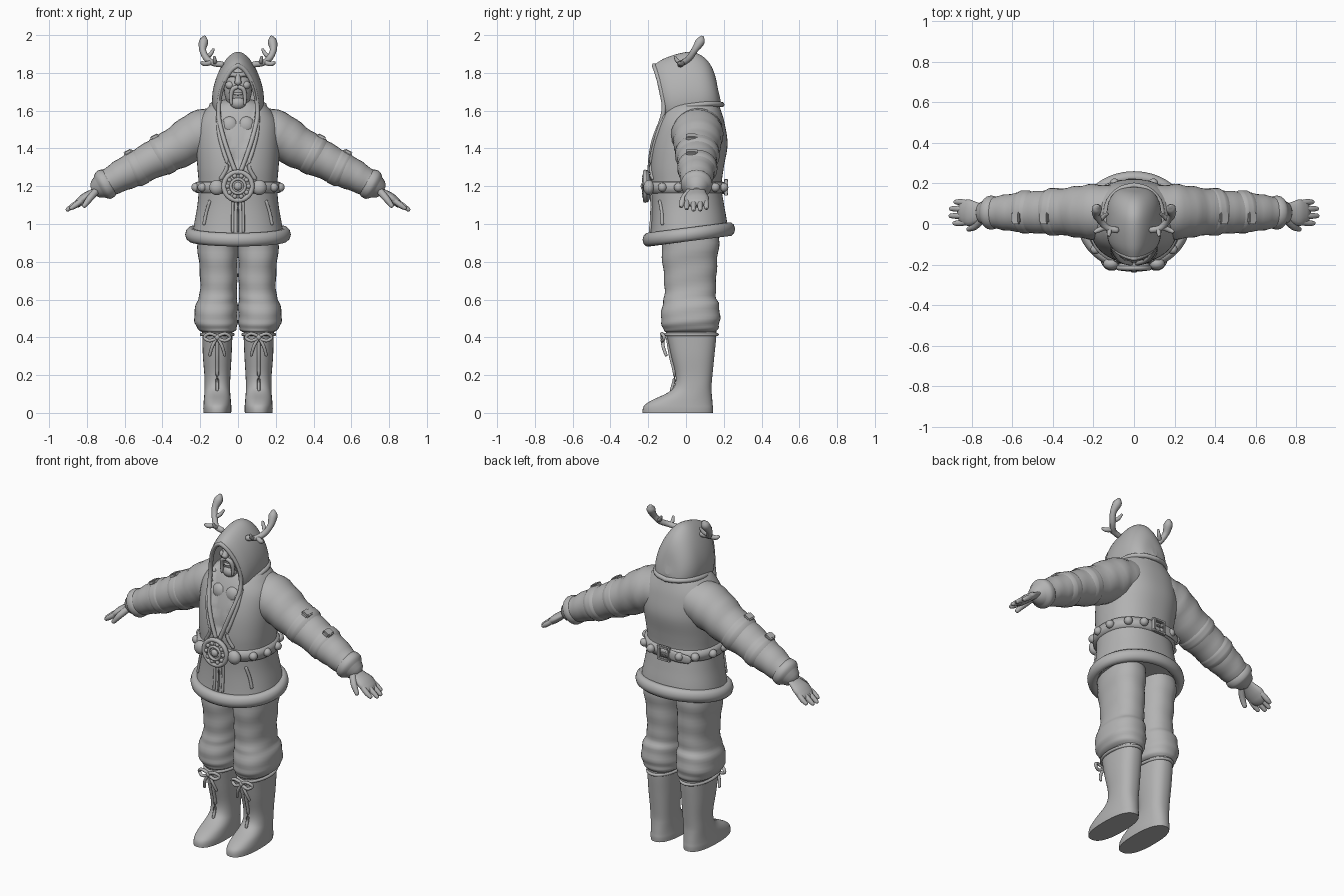
import bpy, bmesh, math
from mathutils import Vector

cube = bpy.data.objects.get("Cube")
if cube:
    bpy.data.objects.remove(cube, do_unlink=True)

grey = bpy.data.materials.new("plain grey")
grey.use_nodes = True
GREY = (0.45, 0.45, 0.45, 1)
grey.diffuse_color = GREY
grey.node_tree.nodes["Principled BSDF"].inputs["Base Color"].default_value = GREY


def finish(name, bm, mirror=False, smooth=True):
    bmesh.ops.recalc_face_normals(bm, faces=bm.faces)
    for f in bm.faces:
        f.smooth = smooth and len(f.verts) < 5
    me = bpy.data.meshes.new(name)
    bm.to_mesh(me)
    bm.free()
    me.materials.append(grey)
    ob = bpy.data.objects.new(name, me)
    bpy.context.collection.objects.link(ob)
    if mirror:
        ob.modifiers.new("Mirror", "MIRROR").use_mirror_merge = False
    return ob


def skin(name, rings, mirror=False, closed=False, cap_start=True, cap_end=True):
    """Join equal rings of points into one surface."""
    bm = bmesh.new()
    vs = [[bm.verts.new(p) for p in r] for r in rings]
    pairs = list(zip(vs, vs[1:])) + ([(vs[-1], vs[0])] if closed else [])
    for a, b in pairs:
        for i in range(len(a)):
            j = (i + 1) % len(a)
            bm.faces.new((a[i], a[j], b[j], b[i]))
    if not closed and cap_start:
        bm.faces.new(vs[0])
    if not closed and cap_end:
        bm.faces.new(vs[-1])
    return finish(name, bm, mirror)


def spline(pts, steps, closed=False):
    """Smooth rows of numbers with a Catmull-Rom curve."""
    n, out = len(pts), []
    for i in range(n if closed else n - 1):
        q = [pts[k % n] if closed else pts[min(max(k, 0), n - 1)] for k in range(i - 1, i + 3)]
        for s in range(steps):
            t = s / steps
            out.append([0.5 * (2 * b + (c - a) * t + (2 * a - 5 * b + 4 * c - d) * t * t
                        + (3 * b - a - 3 * c + d) * t ** 3) for a, b, c, d in zip(*q)])
    return out if closed else out + [list(pts[-1])]


def tube(name, pts, mirror=False, closed=False, side=1, thick=1, ref=(0, 0, 1), seg=10, steps=4, fold=0):
    """Sweep an ellipse along points of x, y, z, radius."""
    p = spline(pts, steps, closed)
    pos = [Vector(q[:3]) for q in p]
    rad = [q[3] for q in p]
    if not closed:  # rounded ends
        for k, nb in ((0, 1), (-1, -2)):
            d = (pos[k] - pos[nb]).normalized() * rad[k]
            new = [(pos[k] + d * 0.4, rad[k] * 0.8), (pos[k] + d * 0.65, rad[k] * 0.4)]
            if k:
                pos += [a for a, _ in new]
                rad += [b for _, b in new]
            else:
                pos = [a for a, _ in new[::-1]] + pos
                rad = [b for _, b in new[::-1]] + rad
    n, rings = len(pos), []
    for i in range(n):
        a, b = (pos[i - 1], pos[(i + 1) % n]) if closed else (pos[max(i - 1, 0)], pos[min(i + 1, n - 1)])
        t = (b - a).normalized()
        s = t.cross(Vector(ref)).normalized()
        u = s.cross(t)
        ring = []
        for k in range(seg):
            g = 2 * math.pi * k / seg
            r = rad[i] * (1 + fold * math.sin(1.9 * i + 2 * math.sin(g)))
            ring.append(pos[i] + s * math.cos(g) * r * side + u * math.sin(g) * r * thick)
        rings.append(ring)
    return skin(name, rings, mirror, closed)


def stack(name, rows, mirror=False, power=2.3, seg=40, steps=4, fold=0, shape=None):
    """Stack ovals; row = z, left x, right x, front y, back y, tilt."""
    rings = []
    for i, (z, x0, x1, y0, y1, tilt) in enumerate(spline(rows, steps)):
        ring = []
        for k in range(seg):
            g = 2 * math.pi * k / seg
            c, s = math.cos(g), math.sin(g)
            w = 1 + fold * math.sin(1.3 * i + 2 * math.sin(g))
            x = (x0 + x1) / 2 + (x1 - x0) / 2 * w * math.copysign(abs(c) ** (2 / power), c)
            y = (y0 + y1) / 2 + (y1 - y0) / 2 * w * math.copysign(abs(s) ** (2 / power), s)
            p = Vector((x, y, z + tilt * y))
            ring.append(shape(p) if shape else p)
        rings.append(ring)
    return skin(name, rings, mirror)


def ball(name, loc, size, mirror=False):
    bm = bmesh.new()
    bmesh.ops.create_uvsphere(bm, u_segments=20, v_segments=12, radius=1)
    for v in bm.verts:
        v.co = Vector(loc) + v.co * Vector(size)
    return finish(name, bm, mirror)


def box(name, loc, size, mirror=False, lean=0):
    bm = bmesh.new()
    bmesh.ops.create_cube(bm, size=1)
    bmesh.ops.bevel(bm, geom=bm.edges[:], offset=0.15, segments=2, affect='EDGES')
    ca, sa = math.cos(lean), math.sin(lean)
    for v in bm.verts:
        q = v.co * Vector(size)
        v.co = Vector(loc) + Vector((q.x * ca + q.z * sa, q.y, q.z * ca - q.x * sa))
    return finish(name, bm, mirror, smooth=False)


# Coat body with an open neck
COAT = [(0.92, -.245, .245, -.195, .225, .13), (1.0, -.232, .232, -.185, .215, .12),
        (1.1, -.215, .215, -.18, .2, .05), (1.2, -.208, .208, -.185, .188, 0),
        (1.3, -.215, .215, -.19, .2, 0), (1.42, -.222, .222, -.18, .22, 0),
        (1.53, -.215, .215, -.15, .205, 0), (1.6, -.175, .175, -.12, .185, 0),
        (1.64, -.13, .13, -.09, .165, 0), (1.66, -.07, .07, -.04, .12, 0)]


def coat_y(x, z):
    for a, b in zip(COAT, COAT[1:]):
        if z <= b[0]:
            t = max(0, (z - a[0]) / (b[0] - a[0]))
            rx, y0, y1 = [a[k] + (b[k] - a[k]) * t for k in (2, 3, 4)]
            return (y0 + y1) / 2 - (y1 - y0) / 2 * max(0, 1 - abs(x / rx) ** 2.3) ** (1 / 2.3)
    return -.1


def open_neck(p):
    half = 0.02 + (p.z - 1.3) * 0.27
    if p.y < 0 and p.z > 1.3 and abs(p.x) < half:
        p.y += 0.02
    return p


stack("coat_body", COAT, seg=72, steps=5, shape=open_neck)
ball("chest_muscle", (.043, -.105, 1.52), (.048, .035, .05), True)
hem = [(.25 * math.cos(a), .015 + .215 * math.sin(a), .945 + .13 * .215 * math.sin(a), .03)
       for a in [k * math.pi / 8 for k in range(16)]]
tube("coat_hem_roll", hem, closed=True, thick=1.25)


def on_coat(pts, r, out=0.0):
    return [(x, coat_y(x, z) - out, z, r) for x, z in pts]


tube("coat_front_edge", on_coat([(.105, 1.57), (.1, 1.48), (.075, 1.38), (.055, 1.31), (.09, 1.24)], .011), True)
tube("coat_placket_edge", on_coat([(.026, 1.15), (.028, 1.05), (.028, .96)], .008), True)
tube("coat_centre_seam", on_coat([(0, 1.15), (0, 1.05), (0, .96)], .005))
tube("pocket_edge", on_coat([(.15, 1.12), (.168, 1.06), (.18, 1.0)], .009), True)

# Sleeves, straps and cuffs
tube("sleeve", [(.08, .06, 1.51, .115), (.2, .06, 1.475, .126), (.33, .06, 1.4, .11), (.48, .058, 1.325, .096),
                (.6, .057, 1.265, .086), (.7, .056, 1.212, .07)], True, side=1.08, seg=28, steps=5, fold=.025)
for x, z, r in ((.395, 1.368, .109), (.535, 1.297, .098)):
    tube("sleeve_strap", [(x - .016, .06, z + .008, r), (x + .016, .06, z - .008, r)], True, side=1.08, seg=28)
    box("strap_clasp", (x + .047, .03, z + r * .86), (.045, .06, .02), True, lean=.48)
tube("cuff", [(.67, .056, 1.228, .066), (.69, .056, 1.217, .08), (.715, .056, 1.204, .08), (.735, .056, 1.193, .06)],
     True, side=1.02, seg=24)

# Hands
tube("palm", [(.72, .056, 1.2, .036), (.765, .056, 1.17, .04), (.81, .056, 1.14, .054), (.84, .056, 1.115, .05)],
     True, side=1.2, thick=.45, seg=16)
for y, tip in ((.108, .88), (.075, .902), (.04, .904), (.004, .885)):
    mid = (.835 + tip) / 2
    tube("finger", [(.825, y * .9 + .006, 1.126, .015), (mid, y, 1.1, .015), (tip, y, 1.075 + (.904 - tip) * .4, .011)],
         True, seg=10)
tube("thumb", [(.755, .02, 1.17, .02), (.785, -.012, 1.135, .018), (.815, -.026, 1.095, .012)], True)

# Trousers and boots
stack("trouser_leg", [(1.0, 0, .21, -.13, .17, 0), (.9, 0, .217, -.13, .175, 0), (.8, .002, .207, -.125, .165, 0),
                      (.7, .003, .2, -.115, .16, 0), (.62, .006, .205, -.115, .158, 0), (.57, .002, .224, -.125, .175, 0),
                      (.5, .002, .232, -.133, .18, 0), (.455, .005, .22, -.125, .172, 0), (.43, .02, .195, -.11, .16, 0),
                      (.425, .05, .17, -.08, .13, 0)], True, fold=.018)
stack("boot", [(.45, .03, .19, -.112, .16, 0), (.4, .03, .189, -.1, .16, 0), (.3, .034, .186, -.078, .15, 0),
               (.2, .04, .178, -.055, .14, 0), (.14, .042, .177, -.062, .135, 0), (.105, .041, .178, -.1, .136, 0),
               (.07, .038, .181, -.175, .139, 0), (.045, .036, .183, -.215, .141, 0), (.025, .035, .184, -.228, .143, 0),
               (0, .036, .183, -.23, .142, 0)], True, power=2.4)
tube("boot_lace_cord", [(.11, -.095, .4, .012), (.11, -.082, .3, .009), (.11, -.06, .2, .009), (.11, -.078, .12, .008)], True)
tube("boot_top_cord", [(.11 + .083 * math.cos(k * math.pi / 6), .025 + .14 * math.sin(k * math.pi / 6), .415, .009)
                       for k in range(12)], True, closed=True)
ball("bow_knot", (.11, -.122, .4), (.016, .014, .016), True)
for s in (-1, 1):
    tube("bow_loop", [(.11, -.122, .4, .009), (.11 + s * .04, -.128, .42, .009), (.11 + s * .068, -.115, .4, .009),
                      (.11 + s * .04, -.126, .382, .009)], True, closed=True, ref=(0, 1, 0))
    tube("bow_tail", [(.11, -.122, .4, .008), (.11 + s * .025, -.122, .355, .009), (.11 + s * .04, -.105, .305, .008)],
         True, ref=(0, 1, 0))

# Belt, buckles and studs
stack("belt", [(1.162, -.2, .2, -.18, .18, 0), (1.166, -.224, .224, -.203, .205, 0),
               (1.222, -.224, .224, -.203, .205, 0), (1.226, -.2, .2, -.18, .18, 0)], steps=1, seg=48)


def disc(name, radius, y, r):
    return tube(name, [(radius * math.cos(k * math.pi / 8), y, 1.2 + radius * math.sin(k * math.pi / 8), r)
                       for k in range(16)], closed=True, ref=(0, 1, 0), steps=2)


ball("buckle_plate", (0, -.205, 1.2), (.082, .02, .086))
disc("buckle_rim", .075, -.216, .013)
disc("buckle_inner_ring", .038, -.226, .008)
ball("buckle_boss", (0, -.224, 1.2), (.022, .016, .022))
for k in range(10):
    a = k * math.pi / 5
    ball("buckle_bead", (.056 * math.cos(a), -.222, 1.2 + .056 * math.sin(a)), (.012, .01, .012))
ball("belt_boss", (.112, -.196, 1.193), (.04, .03, .04), True)
for x, y in ((.19, -.125), (.223, -.04), (.222, .06), (.17, .155), (.095, .2)):
    ball("belt_stud", (x, y, 1.194), (.024, .024, .024), True)
for x in (-.035, .035):
    box("back_buckle_side", (x, .212, 1.194), (.014, .02, .085))
for z in (1.158, 1.23):
    box("back_buckle_bar", (0, .212, z), (.084, .02, .014))
box("back_buckle_pin", (-.01, .216, 1.194), (.055, .014, .01))
tube("belt_tip", [(-.03, .208, 1.194, .03), (-.09, .204, 1.19, .03), (-.145, .185, 1.182, .024)], side=.3, seg=12)

# Hood: rows are top y, bottom y, half width, top z, bottom z
HOOD = [(-.172, -.1, .095, 1.84, 1.5), (-.12, -.07, .121, 1.874, 1.5), (-.04, -.03, .132, 1.902, 1.5),
        (.03, .03, .133, 1.911, 1.5), (.085, .1, .126, 1.89, 1.52), (.125, .15, .105, 1.85, 1.55),
        (.153, .178, .07, 1.79, 1.59), (.17, .182, .015, 1.71, 1.66)]
rings = []
for yt, yb, w, zt, zb in spline(HOOD, 4):
    ring = []
    for k in range(40):
        g = 2 * math.pi * k / 40
        c = math.cos(g)
        ring.append((w * math.sin(g) * (1 - .25 * c), yt + (yb - yt) * (1 - c) / 2, (zt + zb) / 2 + (zt - zb) / 2 * c))
    rings.append(ring)
skin("hood", rings, cap_start=False)
tube("hood_trim", [(0, -.17, 1.84, .012), (.035, -.16, 1.815, .012), (.07, -.143, 1.76, .012), (.093, -.125, 1.69, .012),
                   (.102, -.117, 1.62, .012)] + on_coat([(.1, 1.55), (.075, 1.45), (.045, 1.36), (.015, 1.28)], .012, .004),
     True, ref=(0, 1, 0))
tube("hood_collar", [(.11, -.07, 1.61, .014), (.138, .02, 1.625, .014), (.125, .11, 1.635, .014), (.07, .17, 1.635, .014),
                     (0, .19, 1.632, .014)], True)

# Face
ball("head", (0, -.03, 1.72), (.075, .075, .12))
tube("brow", [(0, -.1, 1.785, .014), (.03, -.098, 1.792, .013), (.058, -.075, 1.782, .01)], True)
tube("nose", [(0, -.1, 1.795, .01), (0, -.115, 1.77, .015), (0, -.125, 1.748, .019)], ref=(0, 1, 0))
ball("cheek", (.042, -.078, 1.735), (.024, .022, .022), True)
tube("moustache", [(.004, -.11, 1.725, .011), (.027, -.108, 1.715, .012), (.037, -.102, 1.68, .011),
                   (.036, -.102, 1.635, .007)], True, ref=(0, 1, 0))
tube("lower_lip", [(-.018, -.098, 1.69, .007), (0, -.105, 1.689, .008), (.018, -.098, 1.69, .007)])
ball("chin", (0, -.075, 1.64), (.042, .035, .035))

# Antlers
tube("antler_beam", [(.085, -.03, 1.845, .016), (.13, -.02, 1.852, .016), (.165, .015, 1.875, .017),
                     (.187, .045, 1.92, .018), (.182, .075, 1.965, .025), (.178, .085, 1.988, .012)], True, ref=(0, 1, 0))
tube("antler_outer_tine", [(.14, -.015, 1.855, .013), (.175, -.03, 1.848, .013), (.192, -.038, 1.855, .009)], True)
tube("antler_front_tine", [(.12, -.02, 1.852, .012), (.122, -.045, 1.862, .011), (.125, -.058, 1.885, .007)], True, ref=(1, 0, 0))
tube("antler_inner_tine", [(.17, .02, 1.88, .012), (.145, .04, 1.9, .011), (.13, .05, 1.925, .007)], True, ref=(0, 1, 0))
